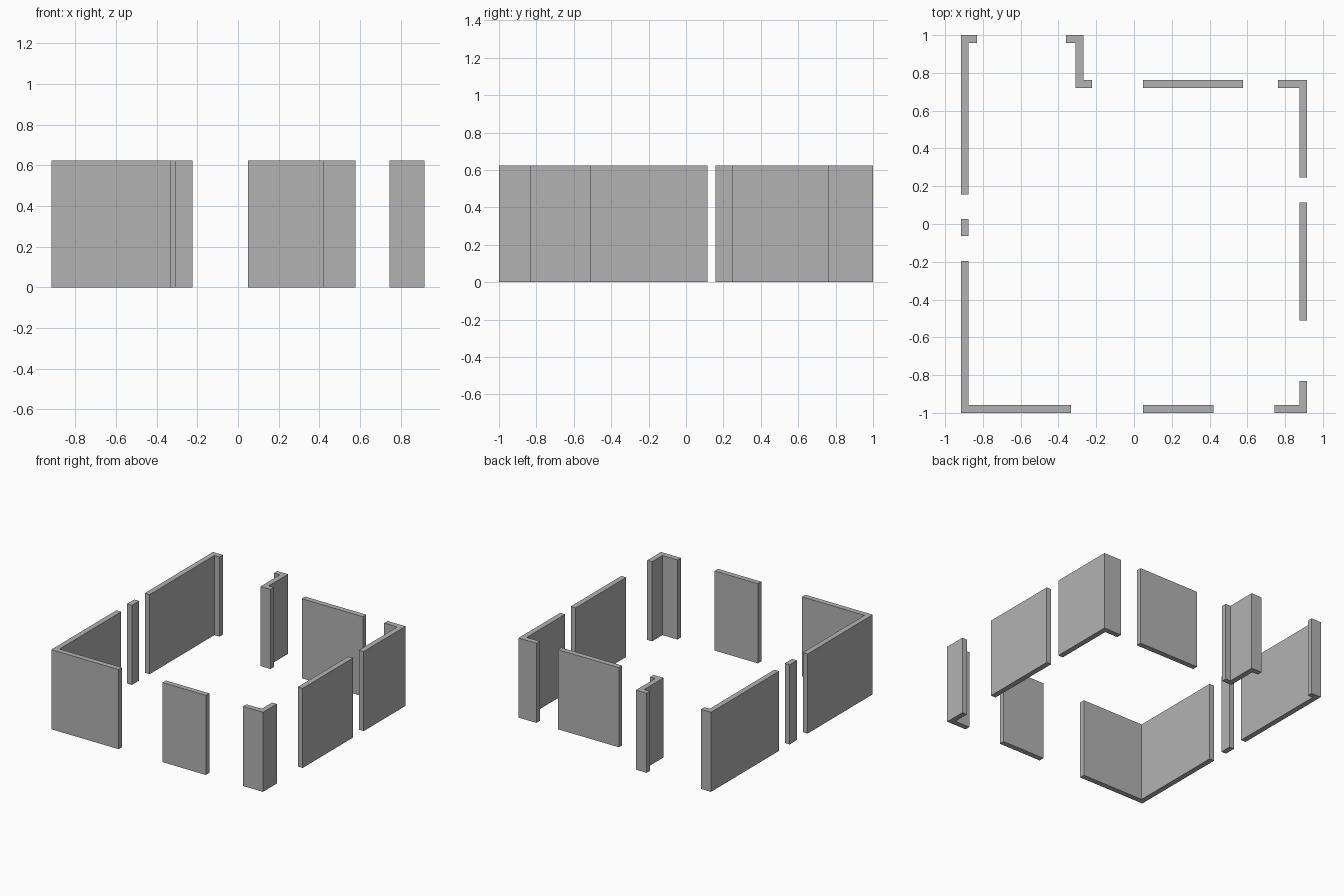
import bpy
import bmesh
from mathutils import Vector

HEIGHT = 0.623
HALF = 0.021           # half the wall thickness
SIDE = 0.896           # centrelines of the outer walls
END = 0.979
RECESS = 0.741         # centreline of the set-back rear wall
JOG = -0.288

cube = bpy.data.objects.get("Cube")
if cube:
    bpy.data.objects.remove(cube, do_unlink=True)

plaster = bpy.data.materials.new("light_grey_plaster")
plaster.use_nodes = True
grey = (0.45, 0.45, 0.45, 1)
plaster.diffuse_color = grey
plaster.node_tree.nodes["Principled BSDF"].inputs["Base Color"].default_value = grey


def outline(path):
    """Thicken a centreline into a closed footprint with mitred corners."""
    pts = [Vector(p) for p in path]
    normals = []
    for a, b in zip(pts, pts[1:]):
        d = (b - a).normalized()
        normals.append(Vector((-d.y, d.x)))
    left, right = [], []
    for i, p in enumerate(pts):
        before = normals[max(i - 1, 0)]
        after = normals[min(i, len(normals) - 1)]
        offset = (before + after) * HALF / (1 + before.dot(after))
        left.append(p + offset)
        right.append(p - offset)
    return left + right[::-1]


def wall(name, *path):
    """Extrude a wall footprint up to full height."""
    bm = bmesh.new()
    base = bm.faces.new([bm.verts.new((p.x, p.y, 0)) for p in outline(path)])
    top = bmesh.ops.extrude_face_region(bm, geom=[base], use_keep_orig=True)
    verts = [v for v in top["geom"] if isinstance(v, bmesh.types.BMVert)]
    bmesh.ops.translate(bm, verts=verts, vec=(0, 0, HEIGHT))
    bmesh.ops.recalc_face_normals(bm, faces=bm.faces)
    mesh = bpy.data.meshes.new(name)
    bm.to_mesh(mesh)
    bm.free()
    mesh.materials.append(plaster)
    bpy.context.collection.objects.link(bpy.data.objects.new(name, mesh))


# Right side walls
wall("front_right_corner_wall", (-SIDE, -0.195), (-SIDE, -END), (-0.333, -END))
wall("right_pillar", (-SIDE, -0.063), (-SIDE, 0.027))
wall("back_right_corner_wall", (-SIDE, 0.157), (-SIDE, END), (-0.83, END))

# Rear walls
wall("back_jog_wall", (-0.36, END), (JOG, END), (JOG, RECESS), (-0.223, RECESS))
wall("back_panel", (0.048, RECESS), (0.577, RECESS))
wall("back_left_corner_wall", (0.762, RECESS), (SIDE, RECESS), (SIDE, 0.245))

# Left side and front walls
wall("left_panel", (SIDE, 0.115), (SIDE, -0.51))
wall("front_left_corner_wall", (SIDE, -0.83), (SIDE, -END), (0.745, -END))
wall("front_panel", (0.048, -END), (0.422, -END))
